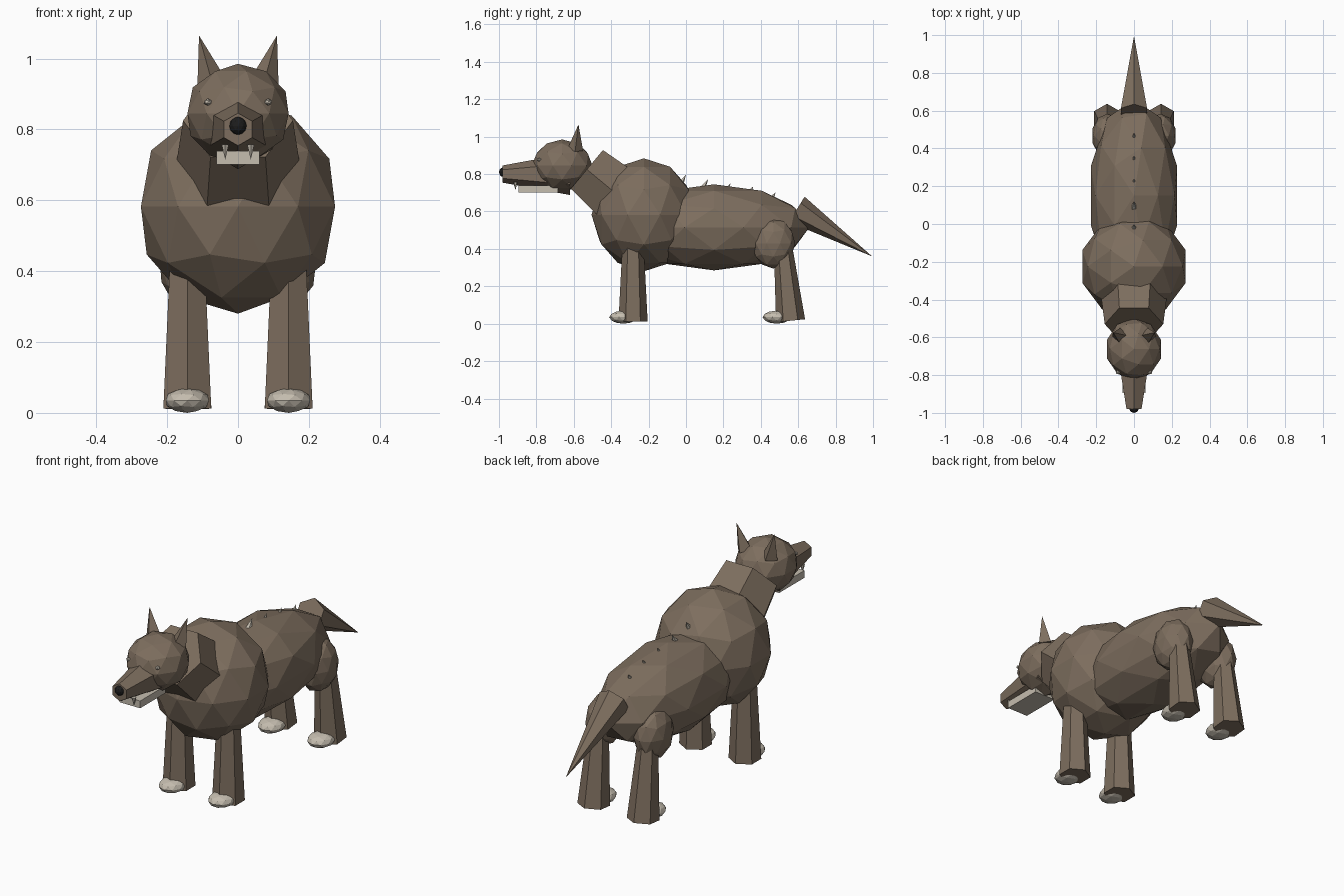
import bpy
import math
from mathutils import Vector, Matrix

if "Cube" in bpy.data.objects:
    bpy.data.objects.remove(bpy.data.objects["Cube"])


def material(name, rgb):
    m = bpy.data.materials.new(name)
    m.diffuse_color = (*rgb, 1)
    m.use_nodes = True
    m.node_tree.nodes["Principled BSDF"].inputs["Base Color"].default_value = m.diffuse_color
    return m


FUR = material("brown_fur", (0.205, 0.155, 0.112))
PALE = material("pale_bone", (0.56, 0.51, 0.43))
BLACK = material("black_nose", (0.012, 0.012, 0.012))


def finish(name, mat):
    ob = bpy.context.object
    ob.name = name
    ob.data.materials.append(mat)
    return ob


def ball(name, centre, radii, mat=FUR, sub=2):
    """Faceted ellipsoid."""
    bpy.ops.mesh.primitive_ico_sphere_add(subdivisions=sub, radius=1, location=centre)
    ob = finish(name, mat)
    ob.scale = radii
    return ob


def taper(name, start, end, r1, r2, mat=FUR, sides=6, turn=0.0):
    """Faceted cone or frustum running from start to end."""
    a, b = Vector(start), Vector(end)
    bpy.ops.mesh.primitive_cone_add(vertices=sides, radius1=r1, radius2=r2,
                                    depth=(b - a).length)
    ob = finish(name, mat)
    z = (b - a).normalized()
    x = Vector((1, 0, 0))
    x = (x - z * x.dot(z)).normalized()
    rot = Matrix((x, z.cross(x), z)).transposed().to_4x4()
    ob.matrix_world = Matrix.Translation((a + b) / 2) @ rot @ Matrix.Rotation(turn, 4, 'Z')
    return ob


# Torso
ball("body", (0, 0.15, 0.515), (0.24, 0.51, 0.23))
ball("chest", (0, -0.225, 0.582), (0.288, 0.28, 0.302))
taper("neck", (0, -0.30, 0.634), (0, -0.53, 0.825), 0.185, 0.155, turn=math.radians(30))

# Head
ball("head", (0, -0.662, 0.845), (0.15, 0.162, 0.14))
taper("snout", (0, -0.62, 0.80), (0, -0.98, 0.80), 0.112, 0.046)
ball("nose", (0, -0.977, 0.81), (0.025, 0.023, 0.026), BLACK)

# Lower jaw plate
bpy.ops.mesh.primitive_cube_add(size=1, location=(0, -0.79, 0.72))
finish("jaw", PALE).scale = (0.12, 0.21, 0.038)

# Tail
taper("tail", (0, 0.592, 0.611), (0, 0.995, 0.36), 0.08, 0)

# Paired parts
for side, s in (("left", 1), ("right", -1)):
    ball(side + "_eye", (s * 0.085, -0.785, 0.877), (0.012, 0.012, 0.01), PALE, 1)
    taper(side + "_ear", (s * 0.074, -0.592, 0.93), (s * 0.11, -0.575, 1.065),
          0.042, 0, sides=4)
    taper(side + "_fang", (s * 0.036, -0.912, 0.758), (s * 0.036, -0.912, 0.715),
          0.012, 0, PALE)
    ball(side + "_haunch", (s * 0.14, 0.467, 0.43), (0.085, 0.117, 0.135))
    taper(side + "_front_leg", (s * 0.143, -0.283, 0.012), (s * 0.143, -0.283, 0.46),
          0.078, 0.055)
    taper(side + "_rear_leg", (s * 0.143, 0.559, 0.016), (s * 0.143, 0.52, 0.40),
          0.078, 0.05)
    for end, y in (("front", -0.335), ("rear", 0.485)):
        ball(f"{side}_{end}_paw", (s * 0.143, y, 0.035), (0.064, 0.076, 0.035), PALE)

# Small spikes along the back
for i, (y, z, size) in enumerate(((0.0, 0.795, 1.2), (0.118, 0.772, 1.1), (0.238, 0.75, 0.7),
                                  (0.36, 0.735, 0.6), (0.48, 0.705, 0.8))):
    taper(f"back_spike_{i + 1}", (0, y - 0.035 * size, z - 0.055 * size), (0, y, z),
          0.02 * size, 0, PALE, 5)
